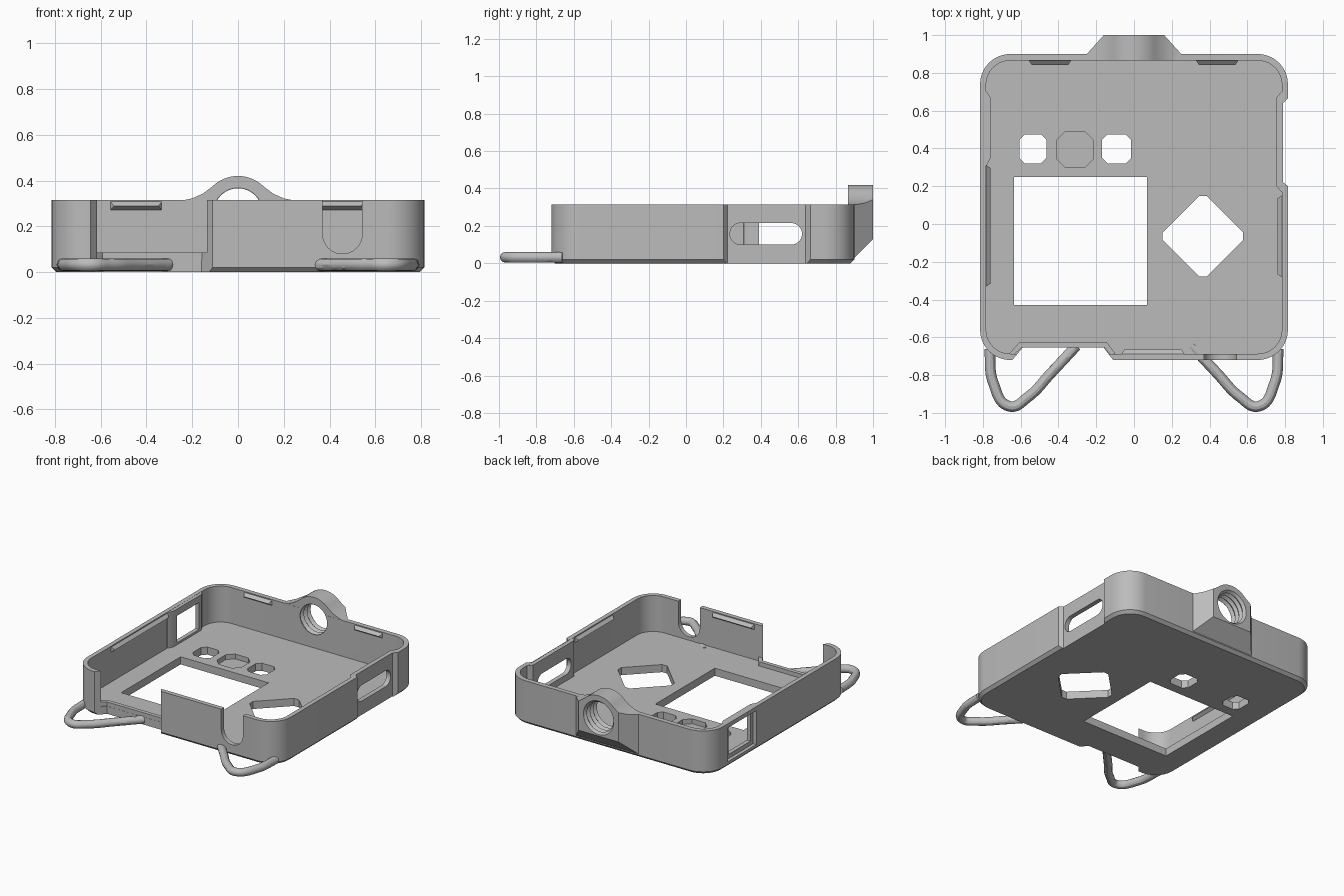
import bpy, bmesh, math
from mathutils import Vector

if "Cube" in bpy.data.objects:
    bpy.data.objects.remove(bpy.data.objects["Cube"])

grey = bpy.data.materials.new("case grey")
grey.use_nodes = True
grey.diffuse_color = (0.5, 0.5, 0.5, 1)
grey.node_tree.nodes["Principled BSDF"].inputs["Base Color"].default_value = (0.5, 0.5, 0.5, 1)

H = 0.315      # wall height
FLOOR = 0.055  # floor top


def make_object(name, bm):
    bmesh.ops.recalc_face_normals(bm, faces=bm.faces)
    mesh = bpy.data.meshes.new(name)
    bm.to_mesh(mesh)
    bm.free()
    obj = bpy.data.objects.new(name, mesh)
    mesh.materials.append(grey)
    bpy.context.collection.objects.link(obj)
    return obj


def loft(name, rings, cuts=()):
    """Skin matching point loops, cap both ends, then trim with planes."""
    bm = bmesh.new()
    loops = [[bm.verts.new(p) for p in ring] for ring in rings]
    n = len(loops[0])
    for a, b in zip(loops, loops[1:]):
        for i in range(n):
            j = (i + 1) % n
            bm.faces.new((a[i], a[j], b[j], b[i]))
    bm.faces.new(loops[0])
    bm.faces.new(loops[-1])
    for point, normal in cuts:
        geom = bm.verts[:] + bm.edges[:] + bm.faces[:]
        bmesh.ops.bisect_plane(bm, geom=geom, plane_co=point, plane_no=normal, clear_outer=True)
        bmesh.ops.holes_fill(bm, edges=[e for e in bm.edges if e.is_boundary])
    return make_object(name, bm)


def prism(name, pts, lo, hi, axis="z", cuts=()):
    place = {"x": lambda a, b, h: (h, a, b), "y": lambda a, b, h: (a, h, b),
             "z": lambda a, b, h: (a, b, h)}[axis]
    return loft(name, [[place(a, b, h) for a, b in pts] for h in (lo, hi)], cuts)


def rounded(x0, x1, y0, y1, r, steps=10):
    pts = []
    corners = ((x1 - r, y1 - r), (x0 + r, y1 - r), (x0 + r, y0 + r), (x1 - r, y0 + r))
    for k, (cx, cy) in enumerate(corners):
        for i in range(steps + 1):
            t = math.radians(90) * (k + i / steps)
            pts.append((cx + r * math.cos(t), cy + r * math.sin(t)))
    return pts


def chamfered(x0, x1, y0, y1, c):
    return rounded(x0, x1, y0, y1, c, 1)


def combine(target, tool, operation):
    mod = target.modifiers.new("join", "BOOLEAN")
    mod.operation, mod.object, mod.solver = operation, tool, "EXACT"
    bpy.context.view_layer.objects.active = target
    bpy.ops.object.modifier_apply(modifier=mod.name)
    bpy.data.objects.remove(tool)


# Tray with a chamfered bottom edge, hollowed from above
def outline(inset, z):
    return [(x, y, z) for x, y in rounded(-0.815 + inset, 0.815 - inset, -0.72 + inset,
                                          0.9 - inset, 0.16 - inset)]


case = loft("case_body", [outline(0.02, 0), outline(0, 0.02), outline(0, H)])
combine(case, prism("cavity", rounded(-0.783, 0.783, -0.687, 0.865, 0.127), FLOOR, 0.6),
        "DIFFERENCE")

# Rear boss with flared shoulders and a sloped underside
flare = [(0.28, 0.002), (0.28, 0.31), (0.24, 0.314), (0.2, 0.322), (0.155, 0.342)]
arc = [(0.16 * math.cos(math.radians(a)), 0.26 + 0.16 * math.sin(math.radians(a)))
       for a in range(45, 136, 6)]
profile = flare + arc + [(-x, z) for x, z in reversed(flare)]
boss_cuts = [((0.16, 1, 0), (0.1, 0.09, 0)), ((-0.16, 1, 0), (-0.1, 0.09, 0)),
             ((0, 0.872, 0), (0, 1, -1))]
combine(case, prism("boss", profile, 0.866, 1.0, "y", boss_cuts), "UNION")

# Thickened wall pads beside the side openings
combine(case, prism("left_pad", [(0.8, 0.16), (0.78, 0.17), (0.755, 0.2), (0.755, 0.67),
                                 (0.78, 0.7), (0.8, 0.71)], 0.03, H - 0.001), "UNION")
combine(case, prism("right_pad", [(-0.8, 0.3), (-0.78, 0.31), (-0.76, 0.35), (-0.76, 0.67),
                                  (-0.78, 0.7), (-0.8, 0.71)], 0.03, H - 0.001), "UNION")

# Front gap in the wall, and the low lip behind it
combine(case, prism("front_gap", [(-0.67, -0.75), (-0.645, -0.721), (-0.59, -0.655),
                                  (-0.16, -0.655), (-0.11, -0.721), (-0.09, -0.75)],
                    -0.1, 0.6), "DIFFERENCE")
combine(case, prism("front_lip", [(-0.645, -0.7), (-0.593, -0.654), (-0.157, -0.654),
                                  (-0.125, -0.695), (-0.1, -0.685), (-0.145, -0.625),
                                  (-0.605, -0.625), (-0.66, -0.685)], 0.01, 0.085), "UNION")

# Outer recesses around the side openings
combine(case, prism("left_recess", [(0.85, 0.2), (0.815, 0.2), (0.788, 0.222), (0.788, 0.64),
                                    (0.815, 0.665), (0.85, 0.665)], -0.1, 0.6), "DIFFERENCE")
combine(case, prism("right_recess", [(0.36, 0.04), (0.69, 0.04), (0.69, 0.285), (0.36, 0.285)],
                    -0.9, -0.79, "x"), "DIFFERENCE")

# Side slot, side window and the U-shaped front cable notch
combine(case, prism("side_slot", rounded(0.235, 0.62, 0.1, 0.215, 0.057), 0.7, 0.9, "x"),
        "DIFFERENCE")
combine(case, prism("side_window", [(0.39, 0.07), (0.64, 0.07), (0.64, 0.265), (0.39, 0.265)],
                    -0.9, -0.7, "x"), "DIFFERENCE")
combine(case, prism("cable_notch", rounded(0.37, 0.543, 0.08, 0.7, 0.086), -0.8, -0.66, "y"),
        "DIFFERENCE")

# Floor openings and the shallow octagonal pocket
cx, cy, reach, tip = 0.365, -0.065, 0.213, 0.02
diamond = []
for k in range(4):
    c, s = round(math.cos(k * math.pi / 2)), round(math.sin(k * math.pi / 2))
    for side in (-tip, tip):
        diamond.append((cx + reach * c - side * s, cy + reach * s + side * c))
square = [(-0.635, -0.43), (0.07, -0.43), (0.07, 0.25), (-0.635, 0.25)]
for pts, bottom in ((square, -0.1), (diamond, -0.1),
                    (chamfered(-0.607, -0.463, 0.32, 0.475, 0.03), -0.1),
                    (chamfered(-0.17, -0.015, 0.32, 0.475, 0.03), -0.1),
                    (chamfered(-0.41, -0.215, 0.3, 0.49, 0.045), 0.02)):
    combine(case, prism("floor_opening", pts, bottom, 0.1), "DIFFERENCE")

# Ribbed round hole through the rear boss
rings = []
for i in range(11):
    r = 0.122 if i % 2 else 0.106
    rings.append([(r * math.cos(t), 0.83 + 0.019 * i, 0.26 + r * math.sin(t))
                  for t in (k * math.tau / 40 for k in range(40))])
combine(case, loft("threaded_hole", rings), "DIFFERENCE")


# Snap ridges along the top of the walls
def ridge(name, center, along, inward, half):
    center, along, inward = Vector(center), Vector(along), Vector(inward)
    bm = bmesh.new()
    for depth, z, trim in ((-0.005, 0.312, 0), (0.022, 0.288, 0.018), (-0.005, 0.268, 0)):
        for s in (-1, 1):
            bm.verts.new(center + along * s * (half - trim) + inward * depth + Vector((0, 0, z)))
    bmesh.ops.convex_hull(bm, input=bm.verts)
    return make_object(name, bm)


parts = [case,
         ridge("back_ridge_right", (-0.445, 0.865, 0), (1, 0, 0), (0, -1, 0), 0.115),
         ridge("back_ridge_left", (0.44, 0.865, 0), (1, 0, 0), (0, -1, 0), 0.115),
         ridge("front_ridge", (0.1, -0.687, 0), (1, 0, 0), (0, 1, 0), 0.17),
         ridge("left_ridge", (0.783, -0.065, 0), (0, 1, 0), (-1, 0, 0), 0.22),
         ridge("right_ridge", (-0.783, -0.01, 0), (0, 1, 0), (1, 0, 0), 0.325)]

# Strap loops at the two front corners
path = [(0.765, -0.66), (0.745, -0.84), (0.66, -0.965), (0.56, -0.915), (0.44, -0.79),
        (0.305, -0.645)]
for name, side in (("left_strap_loop", 1), ("right_strap_loop", -1)):
    curve = bpy.data.curves.new(name, "CURVE")
    curve.dimensions = "3D"
    curve.bevel_depth, curve.bevel_resolution = 0.028, 4
    curve.use_fill_caps = True
    spline = curve.splines.new("BEZIER")
    spline.bezier_points.add(len(path) - 1)
    for point, (x, y) in zip(spline.bezier_points, path):
        point.co = (side * x, y, 0.032)
        point.handle_left_type = point.handle_right_type = "AUTO"
    curve.materials.append(grey)
    loop = bpy.data.objects.new(name, curve)
    bpy.context.collection.objects.link(loop)
    bpy.ops.object.select_all(action="DESELECT")
    loop.select_set(True)
    bpy.context.view_layer.objects.active = loop
    bpy.ops.object.convert(target="MESH")
    parts.append(bpy.context.view_layer.objects.active)

# Smooth rounded surfaces and keep hard edges sharp
bpy.ops.object.select_all(action="DESELECT")
for part in parts:
    part.select_set(True)
bpy.context.view_layer.objects.active = case
bpy.ops.object.shade_smooth_by_angle(angle=math.radians(30))
